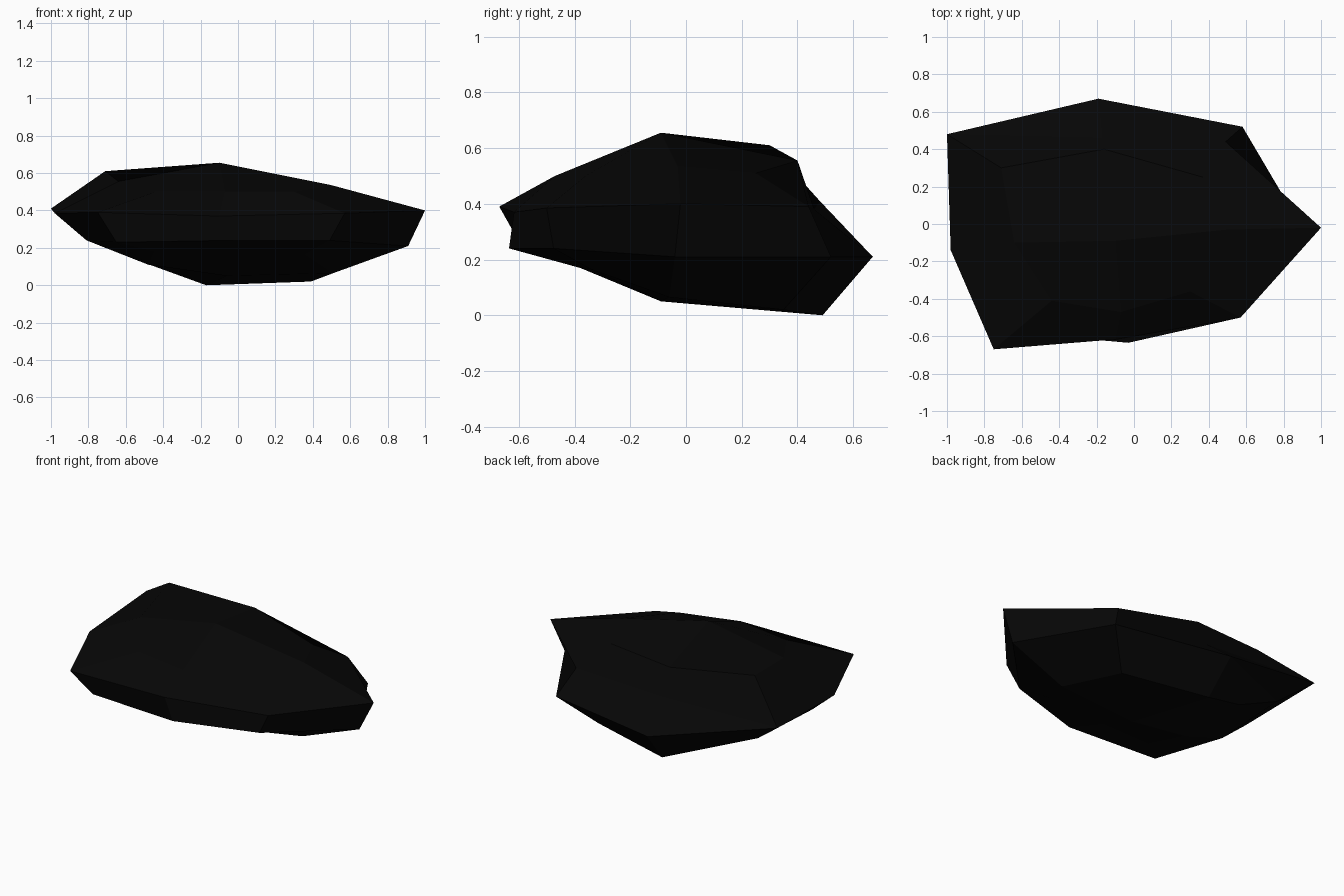
import bpy, bmesh

if "Cube" in bpy.data.objects:
    bpy.data.objects.remove(bpy.data.objects["Cube"])

# Rough rock made of four eight-point loops; each starts front-left and runs
# front, front-right, right, back-right, back, back-left, left
bottom_loop = [(-.45, -.40, .18), (-.08, -.38, .17), (.36, -.34, .165), (.51, -.06, .065),
               (.39, .35, .02), (-.17, .49, 0), (-.50, .38, .12), (-.48, -.10, .11)]
lower_loop = [(-.65, -.58, .23), (-.03, -.635, .24), (.49, -.475, .24), (.91, -.04, .21),
              (.58, .52, .21), (-.19, .67, .21), (-.79, .38, .25), (-.81, -.15, .24)]
upper_loop = [(-.75, -.67, .39), (-.10, -.617, .37), (.57, -.50, .385), (1, -.02, .40),
              (.49, .44, .39), (-.17, .46, .38), (-1, .48, .41), (-.98, -.14, .385)]
top_loop = [(-.44, -.41, .50), (-.07, -.47, .50), (.30, -.36, .50), (.50, -.03, .535),
            (.37, .25, .51), (-.16, .40, .555), (-.71, .30, .61), (-.64, -.10, .555)]

bm = bmesh.new()
loops = [[bm.verts.new(p) for p in loop]
         for loop in (bottom_loop, lower_loop, upper_loop, top_loop)]

# Side bands
for low, high in zip(loops, loops[1:]):
    for i in range(8):
        j = (i + 1) % 8
        if low is loops[1] and i == 5:
            # Back-left facet is creased from the lower back to the upper corner
            bm.faces.new((low[i], low[j], high[j]))
            bm.faces.new((low[i], high[j], high[i]))
        else:
            bm.faces.new((low[i], low[j], high[j], high[i]))


# Caps: four facets around a centre point
def cap(loop, centre):
    c = bm.verts.new(centre)
    for i in range(0, 8, 2):
        bm.faces.new((c, loop[i - 1], loop[i], loop[i + 1]))


cap(loops[0], (-.06, -.09, .05))
cap(loops[3], (-.10, -.09, .655))
bmesh.ops.recalc_face_normals(bm, faces=bm.faces)

mesh = bpy.data.meshes.new("rock")
bm.to_mesh(mesh)
bm.free()

# Near-black stone
stone = bpy.data.materials.new("black stone")
stone.diffuse_color = (.002, .002, .002, 1)
stone.use_nodes = True
stone.node_tree.nodes["Principled BSDF"].inputs["Base Color"].default_value = stone.diffuse_color
mesh.materials.append(stone)
rock = bpy.data.objects.new("rock", mesh)
bpy.context.collection.objects.link(rock)
